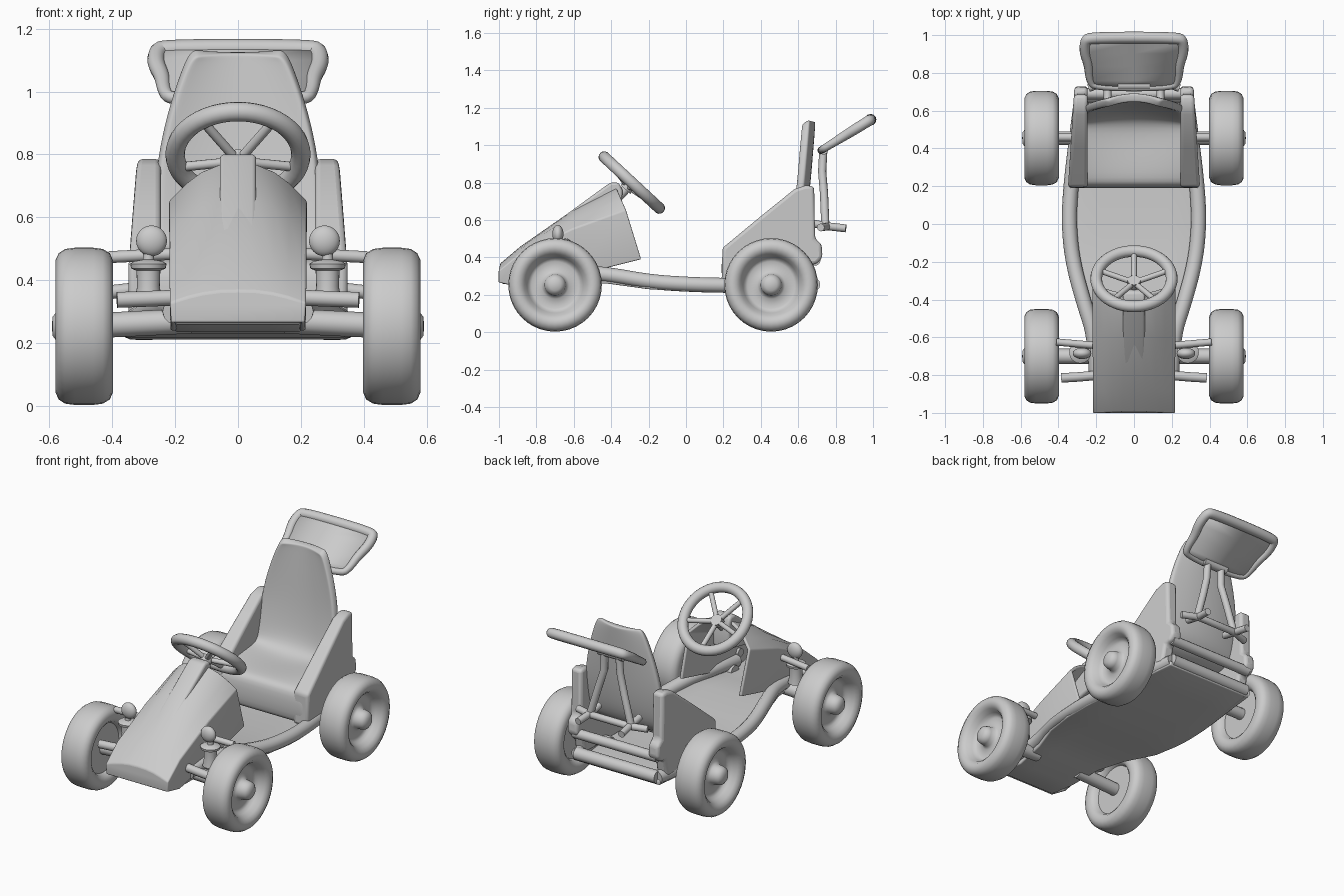
import bpy, bmesh, math
from mathutils import Vector

if "Cube" in bpy.data.objects:
    bpy.data.objects.remove(bpy.data.objects["Cube"])


def finish(ob, bevel=0, solid=0, subsurf=0, angle=40):
    if solid:
        m = ob.modifiers.new("thickness", 'SOLIDIFY')
        m.thickness, m.offset = solid, 0
    if bevel:
        m = ob.modifiers.new("bevel", 'BEVEL')
        m.width, m.segments, m.limit_method = bevel, 3, 'ANGLE'
    if subsurf:
        m = ob.modifiers.new("subsurf", 'SUBSURF')
        m.levels = m.render_levels = subsurf
    bpy.ops.object.select_all(action='DESELECT')
    ob.select_set(True)
    bpy.context.view_layer.objects.active = ob
    bpy.ops.object.shade_smooth_by_angle(angle=math.radians(angle))
    return ob


def loft(name, rows, wrap=False, cap_start=False, cap_end=False, **kw):
    """Skin a list of equally long point rows."""
    bm = bmesh.new()
    vs = [[bm.verts.new(p) for p in r] for r in rows]
    n = len(rows[0])
    for a, b in zip(vs, vs[1:]):
        for i in range(n if wrap else n - 1):
            j = (i + 1) % n
            bm.faces.new((a[i], a[j], b[j], b[i]))
    if cap_start:
        bm.faces.new(vs[0])
    if cap_end:
        bm.faces.new(vs[-1])
    bmesh.ops.remove_doubles(bm, verts=bm.verts, dist=1e-5)
    bmesh.ops.recalc_face_normals(bm, faces=bm.faces)
    me = bpy.data.meshes.new(name)
    bm.to_mesh(me)
    bm.free()
    ob = bpy.data.objects.new(name, me)
    bpy.context.collection.objects.link(ob)
    return finish(ob, **kw)


def lathe(name, profile, centre, axis='X', steps=40):
    """Turn (radius, offset) pairs around an axis through centre."""
    rows = []
    for r, h in profile:
        row = []
        for i in range(steps):
            a = 2 * math.pi * i / steps
            c, s = r * math.cos(a), r * math.sin(a)
            row.append(Vector(centre) + Vector((h, c, s) if axis == 'X' else (c, s, h)))
        rows.append(row)
    return loft(name, rows, wrap=True, angle=50)


def tube(name, pts, r, radii=None, closed=False, smooth=False):
    cu = bpy.data.curves.new(name, 'CURVE')
    cu.dimensions, cu.bevel_depth, cu.bevel_resolution = '3D', r, 4
    cu.use_fill_caps = True
    cu.resolution_u = 6
    sp = cu.splines.new('NURBS' if smooth else 'POLY')
    sp.points.add(len(pts) - 1)
    for i, p in enumerate(pts):
        sp.points[i].co = (*p, 1)
        sp.points[i].radius = radii[i] if radii else 1
    sp.use_cyclic_u = closed
    if smooth:
        sp.order_u = 3
        sp.use_endpoint_u = not closed
    ob = bpy.data.objects.new(name, cu)
    bpy.context.collection.objects.link(ob)
    bpy.ops.object.select_all(action='DESELECT')
    ob.select_set(True)
    bpy.context.view_layer.objects.active = ob
    bpy.ops.object.convert(target='MESH')
    return finish(bpy.context.object, angle=50)


def slab(name, poly, x0, x1, bevel):
    """Side profile (y, z) spanned between two x functions of y."""
    return loft(name, [[(f(y), y, z) for y, z in poly] for f in (x0, x1)],
                True, True, True, bevel=bevel)


# Floor pan: (y, half width, centre height)
pan = [(-.985, .2, .275), (-.8, .2, .25), (-.6, .225, .27), (-.42, .285, .275), (-.2, .345, .245),
       (0, .36, .232), (.2, .35, .226), (.45, .325, .226), (.69, .3, .226)]
loft("floor_pan", [[(w * f, y, z) for f in (-1, -.5, 0, .5, 1)] for y, w, z in pan], solid=.03, bevel=.008)

# Wheel profile: hub, dished rim, round tyre
wheel = [(0, .592), (.03, .59), (.05, .575), (.056, .555), (.06, .525), (.075, .515), (.125, .505),
         (.14, .515), (.15, .53), (.165, .56), (.185, .577), (.21, .581), (.233, .57), (.246, .55),
         (.25, .52), (.25, .46), (.246, .43), (.233, .408), (.21, .398), (.18, .4), (.16, .415),
         (.15, .44), (0, .44)]

for s, side in ((1, "right"), (-1, "left")):
    for end, y in (("front", -.70), ("rear", .455)):
        lathe(f"{end}_wheel_{side}", [(r, s * h) for r, h in wheel], (0, y, .253))

    # Side rail around the floor
    rail = [(-.78, .2, .3), (-.6, .205, .32), (-.42, .265, .31), (-.2, .325, .27), (0, .345, .256),
            (.2, .335, .25), (.45, .305, .25), (.68, .275, .25)]
    tube(f"side_rail_{side}", [(s * w, y, z) for y, w, z in rail], .04, smooth=True)

    # Side panel beside the seat
    panel = [(.19, .25), (.195, .45), (.4, .62), (.58, .765), (.64, .785), (.685, .78), (.69, .5),
             (.725, .47), (.73, .4), (.7, .365), (.66, .36), (.64, .25)]
    slab(f"side_panel_{side}", panel, lambda y: s * .245, lambda y: s * (.35 - .065 * (y - .19)), .018)

    # Axles and steering arms
    tube(f"front_axle_{side}", [(s * .15, -.7, .27), (s * .46, -.7, .255)], .04)
    tube(f"rear_axle_{side}", [(s * .2, .455, .255), (s * .46, .455, .255)], .036)
    tube(f"rear_upper_link_{side}", [(s * .25, .46, .38), (s * .42, .46, .36)], .022)
    tube(f"upper_arm_{side}", [(s * .18, -.645, .485), (s * .41, -.625, .473)], .019)
    tube(f"lower_arm_{side}", [(s * .18, -.80, .345), (s * .30, -.81, .34), (s * .385, -.815, .337)], .025)

    # Front lamp on its post
    lathe(f"lamp_post_{side}", [(0, .33), (.045, .33), (.036, .38), (.038, .43), (.055, .437),
                                (.058, .452), (.045, .46), (.018, .465), (.016, .5), (0, .5)],
          (s * .285, -.68, 0), 'Z', 24)
    bpy.ops.mesh.primitive_uv_sphere_add(segments=24, ring_count=12, location=(s * .275, -.685, .525))
    lamp = bpy.context.object
    lamp.name = f"lamp_{side}"
    lamp.scale = (.049, .03, .049)
    finish(lamp)

    # Wing strut and bumper stub
    tube(f"wing_strut_{side}", [(s * .05, .735, .985), (s * .055, .728, .86), (s * .09, .738, .74),
                                (s * .14, .745, .57)], .022)
    tube(f"bumper_stub_{side}", [(s * .14, .66, .585), (s * .14, .75, .567), (s * .15, .855, .555)], .021)

# Nose shell: (y, z) of lower edge, shoulder and crown at each station
nose = [((-.995, .265), (-.995, .325), (-.985, .362)), ((-.88, .24), (-.88, .42), (-.88, .45)),
        ((-.6, .3), (-.6, .55), (-.6, .645)), ((-.24, .39), (-.32, .65), (-.37, .765))]
rows = []
for low, sh, top in nose:
    half = [(.205, *low), (.21, *sh)]
    for t in (.3, .55, .8, 1):
        a = t * math.pi / 2
        k = math.sin(a)
        half.append((.21 * (1 - t) ** .8, sh[0] + (top[0] - sh[0]) * k, sh[1] + (top[1] - sh[1]) * k))
    rows.append(half + [(-x, y, z) for x, y, z in half[-2::-1]])
loft("nose_shell", rows, cap_start=True, solid=.02, bevel=.007)

# Raised steering column cover along the nose
slab("column_cover", [(-.89, .42), (-.88, .455), (-.405, .8), (-.36, .8), (-.34, .76), (-.345, .6), (-.6, .55)],
     lambda y: -.058, lambda y: .058, .014)

# Steering wheel: ring, five spokes, hub and shaft
centre, normal = Vector((0, -.29, .8)), Vector((0, .68, .733))
down = Vector((0, .733, -.68))
bpy.ops.mesh.primitive_torus_add(location=centre, rotation=(-.748, 0, 0), major_radius=.2, minor_radius=.031,
                                 major_segments=48, minor_segments=14)
ring = bpy.context.object
ring.name = "steering_ring"
finish(ring, angle=60)
hub = centre - normal * .03
for i in range(5):
    a = 2 * math.pi * i / 5
    tube(f"steering_spoke_{i + 1}", [hub, centre + .19 * (down * math.cos(a) + Vector((math.sin(a), 0, 0)))], .015)
tube("steering_hub", [hub - normal * .02, hub + normal * .02], .035)
tube("steering_shaft", [hub - normal * .1, hub], .025)

# Seat: (y, z, half width) along its centre line, edges wrapping forward on the back
path = [(.21, .25, .33), (.21, .425, .325), (.235, .445, .315), (.38, .445, .3), (.53, .45, .275),
        (.6, .52, .265), (.628, .65, .262), (.645, .78, .258), (.658, .94, .222), (.668, 1.06, .18),
        (.672, 1.115, .155), (.672, 1.125, .13)]
rows = []
for y, z, w in path:
    wrap = .035 if z > .5 else 0
    rows.append([(w * f, y - wrap * f * f, z + (.03 * f * f if .44 < z < .5 and y > .3 else 0))
                 for f in (-1, -.9, -.5, 0, .5, .9, 1)])
loft("seat", rows, solid=.045, subsurf=2, angle=80)

# Rear wing: thin tilted plate inside a rounded rim
wing = [(.21, 0), (.235, .05), (.24, .14), (.262, .22), (.258, .29), (.235, .312)]
d = Vector((0, .85, .527))
half = [Vector((x, .722, .972)) + d * u for x, u in wing]
outline = half + [Vector((-p.x, p.y, p.z)) for p in reversed(half)]
thick = [.7, .75, .9, 1, 1, 1.1]
tube("wing_rim", outline, .028, thick + thick[::-1], closed=True, smooth=True)
loft("wing_plate", [[(-p.x, p.y, p.z), (0, p.y, p.z), p] for p in half], solid=.026)
tube("wing_mount", [(-.085, .735, .975), (.085, .735, .975)], .026)

# Rear cross bars
tube("rear_bumper_bar", [(-.24, .72, .56), (-.14, .755, .565), (.14, .755, .565), (.24, .72, .56)], .021)
tube("rear_cross_bar", [(-.29, .69, .385), (.29, .69, .385)], .03)
tube("rear_lower_bar", [(-.28, .68, .255), (.28, .68, .255)], .038)
